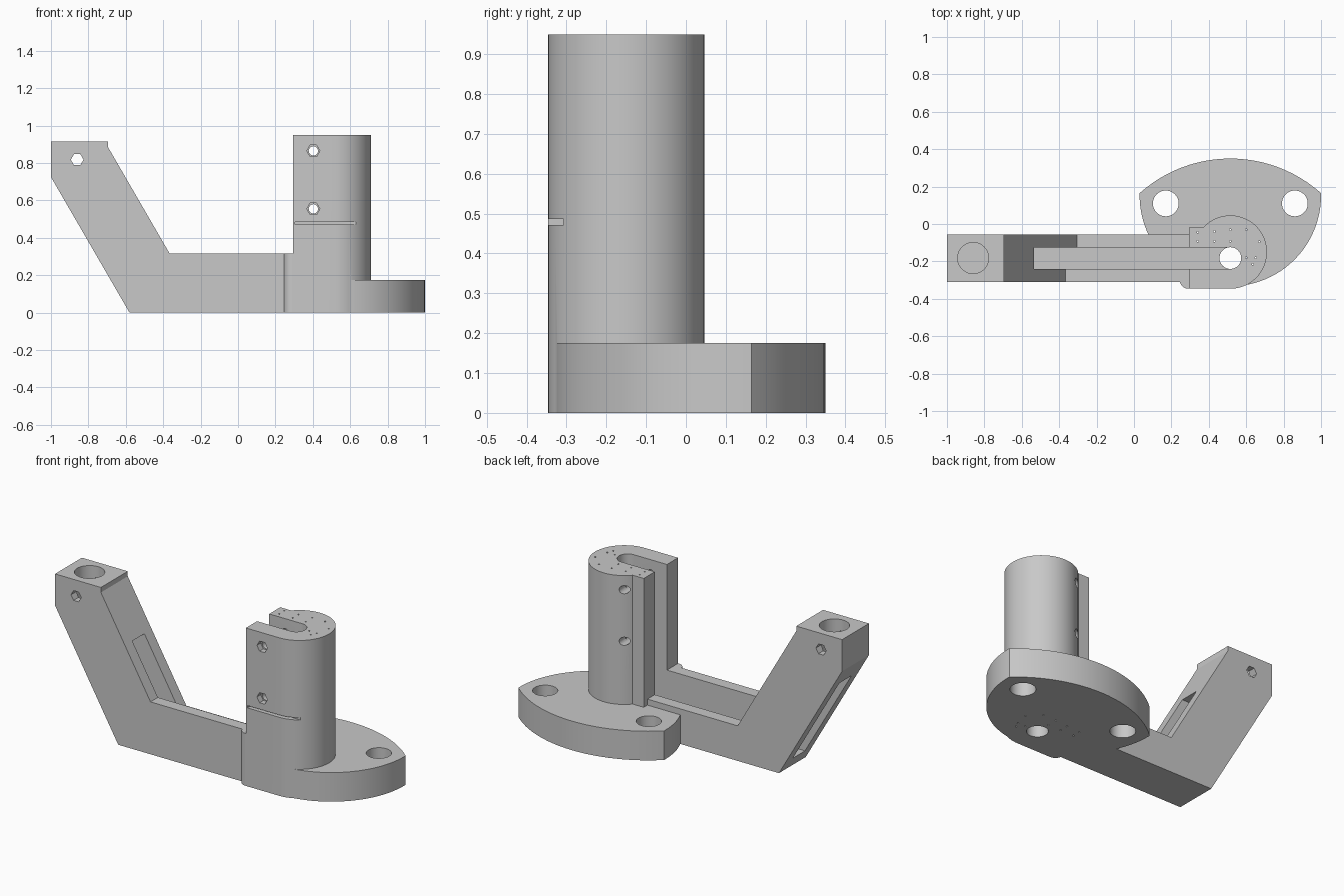
import bpy
import bmesh
import math
from mathutils import Vector

cube = bpy.data.objects.get("Cube")
if cube:
    bpy.data.objects.remove(cube, do_unlink=True)

grey = bpy.data.materials.new("plain grey")
grey.use_nodes = True
colour = (0.58, 0.58, 0.58, 1)
grey.diffuse_color = colour
grey.node_tree.nodes["Principled BSDF"].inputs["Base Color"].default_value = colour


def prism(name, points, low, high, axis="z"):
    """Extrude an outline: (x, y) along z, or (x, z) along y."""
    bm = bmesh.new()

    def place(p, h):
        return (p[0], p[1], h) if axis == "z" else (p[0], h, p[1])

    face = bm.faces.new([bm.verts.new(place(p, low)) for p in points])
    new = bmesh.ops.extrude_face_region(bm, geom=[face])["geom"]
    shift = Vector(place((0, 0), high - low))
    bmesh.ops.translate(bm, vec=shift, verts=[g for g in new if isinstance(g, bmesh.types.BMVert)])
    bmesh.ops.recalc_face_normals(bm, faces=bm.faces)
    mesh = bpy.data.meshes.new(name)
    bm.to_mesh(mesh)
    bm.free()
    mesh.materials.append(grey)
    obj = bpy.data.objects.new(name, mesh)
    bpy.context.collection.objects.link(obj)
    return obj


def arc(cx, cy, r, start, end, steps):
    angles = [math.radians(start + (end - start) * i / steps) for i in range(steps + 1)]
    return [(cx + r * math.cos(a), cy + r * math.sin(a)) for a in angles]


def rod(name, x, c, r, low, high, axis="z", sides=40):
    return prism(name, arc(x, c, r, 0, 360, sides)[:-1], low, high, axis)


def combine(target, other, operation):
    """Apply a boolean and drop the helper."""
    other.hide_render = True
    mod = target.modifiers.new(operation, "BOOLEAN")
    mod.operation = operation
    mod.solver = "EXACT"
    mod.object = other
    bpy.ops.object.select_all(action="DESELECT")
    bpy.context.view_layer.objects.active = target
    target.select_set(True)
    bpy.ops.object.modifier_apply(modifier=mod.name)
    bpy.data.objects.remove(other, do_unlink=True)


# Cranked arm, with its rear wall lower than its front wall
body = prism("bracket_body", [(0.35, 0), (-0.58, 0), (-1, 0.725), (-1, 0.915), (-0.695, 0.915),
                              (-0.695, 0.885), (-0.365, 0.315), (0.35, 0.315)], -0.31, -0.055, "y")
rear_step = prism("rear_step", [(-0.305, 0.211), (-0.365, 0.315), (-0.36, 0.4), (0.4, 0.4),
                                (0.4, 0.211)], -0.18, 0.1, "y")
combine(body, rear_step, "DIFFERENCE")

# Base plate: a round lower edge closed by a flatter rear arc
half = math.degrees(math.asin(0.485 / 0.728))
plate_outline = arc(0.515, 0.152, 0.485, 180, 360, 48)
plate_outline += arc(0.515, -0.378, 0.728, 90 - half, 90 + half, 24)
combine(body, prism("base_plate", plate_outline, 0, 0.175), "UNION")

# Round column with a squared left side
corner = 180 - math.degrees(math.asin(0.13 / 0.196))
column_outline = arc(0.515, -0.15, 0.196, -90, corner, 48)
column_outline += [(0.295, -0.02), (0.295, -0.346)]
combine(body, prism("column", column_outline, 0, 0.95), "UNION")

# Rounded shoulder between arm and column
shoulder = arc(0.29, -0.301, 0.045, 180, 270, 10) + [(0.35, -0.346), (0.35, -0.26), (0.245, -0.26)]
combine(body, prism("shoulder", shoulder, 0, 0.315), "UNION")

# Long slot through arm and column
combine(body, prism("slot", [(-1.1, 0.075), (0.515, 0.075), (0.515, 1.1), (0, 1.1), (0, 0.609),
                             (-1.1, 0.609)], -0.24, -0.125, "y"), "DIFFERENCE")

# Upright holes: column bore, two mounting holes, blind socket on the arm
for x, y, r, low in [(0.515, -0.182, 0.058, -0.1), (0.17, 0.11, 0.069, -0.1),
                     (0.86, 0.11, 0.069, -0.1), (-0.86, -0.182, 0.083, 0.72)]:
    combine(body, rod("upright_hole", x, y, r, low, 1.1), "DIFFERENCE")

# Cross bolts, with hexagonal nut pockets on the column front
combine(body, rod("arm_bolt_hole", -0.86, 0.818, 0.034, -0.5, 0.2, "y", 6), "DIFFERENCE")
for z in (0.865, 0.555):
    combine(body, rod("bolt_hole", 0.403, z, 0.025, -0.5, 0.2, "y", 16), "DIFFERENCE")
    combine(body, rod("nut_pocket", 0.403, z, 0.035, -0.5, -0.31, "y", 6), "DIFFERENCE")

# Thin slit across the column front
combine(body, prism("slit", [(0.305, 0.472), (0.635, 0.472), (0.635, 0.486), (0.305, 0.486)],
                    -0.4, -0.308, "y"), "DIFFERENCE")

# Fine stiffening holes down the column
for x, y in [(0.34, -0.045), (0.43, -0.04), (0.515, -0.03), (0.6, -0.03), (0.34, -0.093),
             (0.43, -0.093), (0.515, -0.093), (0.67, -0.095), (0.6, -0.18), (0.65, -0.18),
             (0.635, -0.215)]:
    combine(body, rod("fine_hole", x, y, 0.005, -0.1, 1.1, sides=6), "DIFFERENCE")

bpy.ops.object.select_all(action="DESELECT")
body.select_set(True)
bpy.context.view_layer.objects.active = body
bpy.ops.object.shade_smooth_by_angle(angle=math.radians(25))
